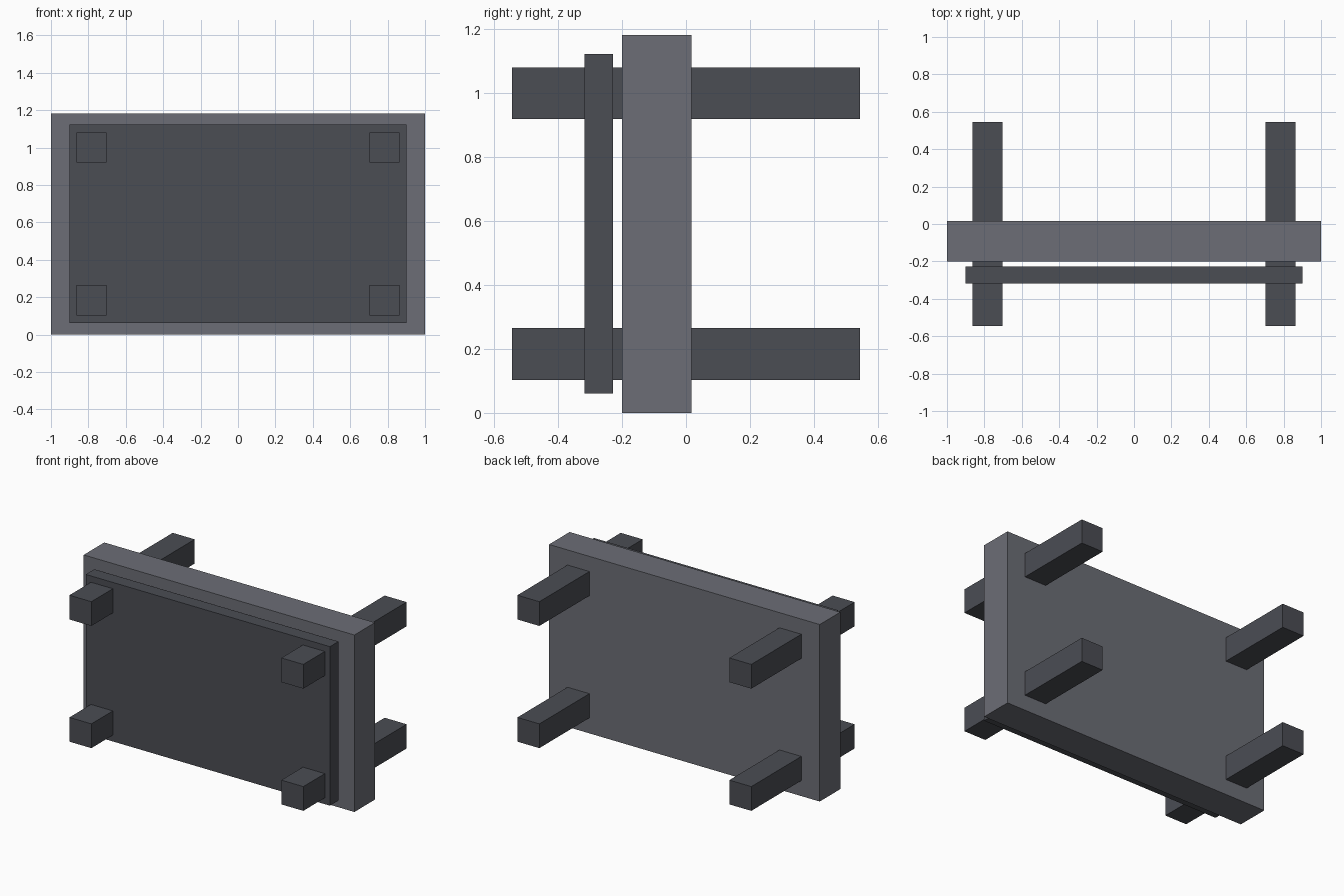
import bpy

if "Cube" in bpy.data.objects:
    bpy.data.objects.remove(bpy.data.objects["Cube"])


def material(name, rgb):
    mat = bpy.data.materials.new(name)
    mat.diffuse_color = (*rgb, 1)
    mat.use_nodes = True
    mat.node_tree.nodes["Principled BSDF"].inputs["Base Color"].default_value = mat.diffuse_color
    return mat


def box(name, low, high, mat):
    """Box spanning two opposite corners."""
    centre = [(a + b) / 2 for a, b in zip(low, high)]
    bpy.ops.mesh.primitive_cube_add(size=1, location=centre)
    obj = bpy.context.object
    obj.name = name
    obj.scale = [b - a for a, b in zip(low, high)]
    bpy.ops.object.transform_apply(location=False, rotation=False, scale=True)
    obj.data.materials.append(mat)
    return obj


mid_grey = material("mid_grey", (0.15, 0.155, 0.18))
dark_grey = material("dark_grey", (0.07, 0.074, 0.088))

# Thick main slab and the thinner plate standing just in front of it
box("main_slab", (-1, -0.20, 0), (1, 0.017, 1.182), mid_grey)
box("front_plate", (-0.902, -0.318, 0.061), (0.902, -0.228, 1.123), dark_grey)

# Four square bars running through both panels
half = 0.081
for side, x in (("left", -0.783), ("right", 0.783)):
    for level, z in (("lower", 0.184), ("upper", 1.0)):
        box(f"{level}_{side}_bar",
            (x - half, -0.545, z - half), (x + half, 0.545, z + half), dark_grey)
